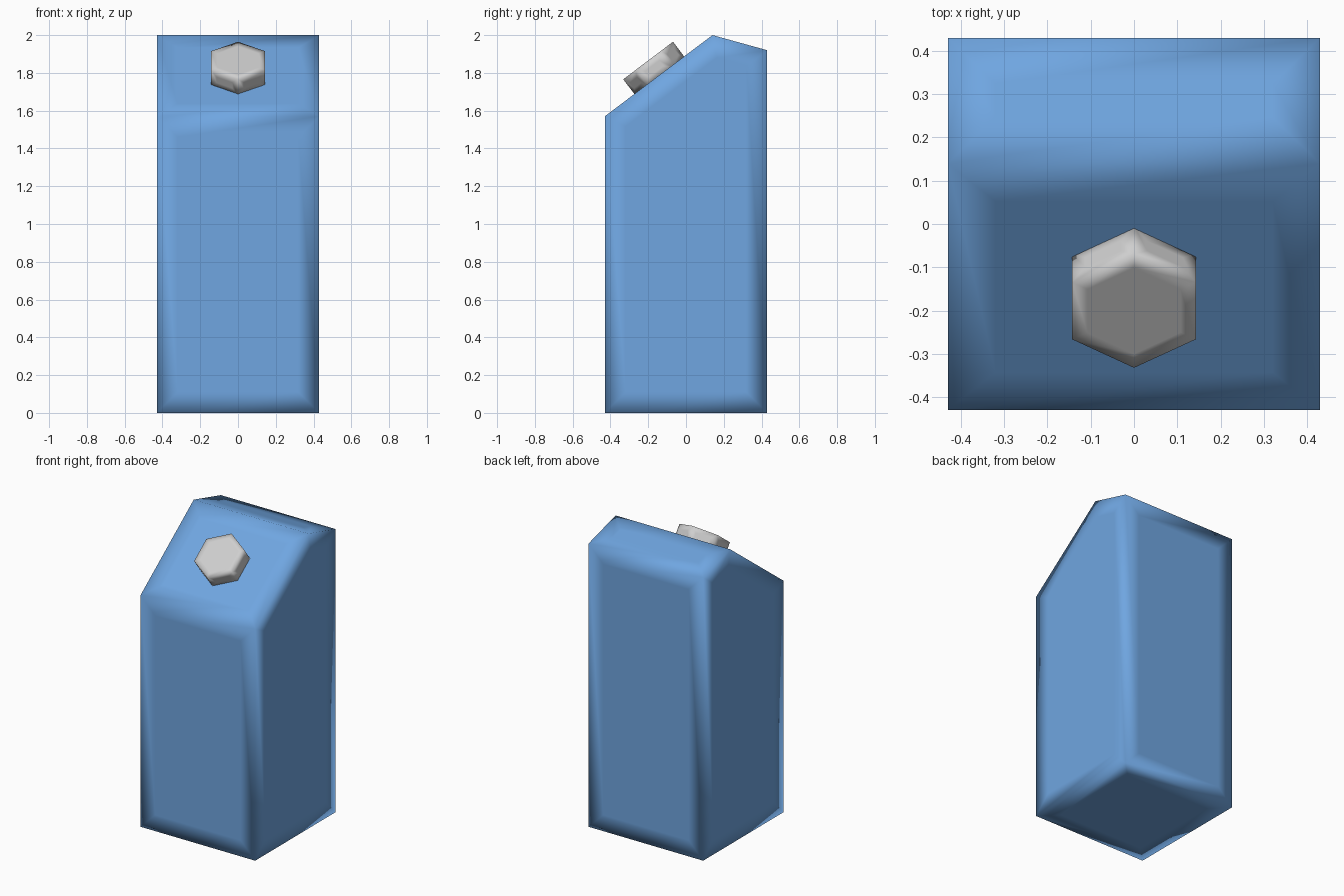
import bpy, bmesh, math
from mathutils import Matrix

if "Cube" in bpy.data.objects:
    bpy.data.objects.remove(bpy.data.objects["Cube"])


def material(name, rgb):
    m = bpy.data.materials.new(name)
    m.diffuse_color = (*rgb, 1)
    m.use_nodes = True
    m.node_tree.nodes["Principled BSDF"].inputs["Base Color"].default_value = m.diffuse_color
    return m


def prism(name, base, vec, mat, inset, matrix=Matrix()):
    """Extrude a polygon, then inset every face so smooth shading only rolls over at the edges."""
    bm = bmesh.new()
    face = bm.faces.new([bm.verts.new(p) for p in base])
    ext = bmesh.ops.extrude_face_region(bm, geom=[face], use_keep_orig=True)
    verts = [g for g in ext["geom"] if isinstance(g, bmesh.types.BMVert)]
    bmesh.ops.translate(bm, verts=verts, vec=vec)
    bmesh.ops.recalc_face_normals(bm, faces=bm.faces)
    bmesh.ops.inset_individual(bm, faces=bm.faces[:], thickness=inset, use_even_offset=True)
    for f in bm.faces:
        f.smooth = True
    bm.transform(matrix)
    mesh = bpy.data.meshes.new(name)
    bm.to_mesh(mesh)
    bm.free()
    mesh.materials.append(mat)
    obj = bpy.data.objects.new(name, mesh)
    bpy.context.collection.objects.link(obj)


blue = material("body blue", (0.16, 0.38, 0.75))
grey = material("bolt grey", (0.62, 0.62, 0.62))

# square post with a two-slope top
W = 0.43
profile = [(-W, 0), (W, 0), (W, 1.92), (0.14, 2.0), (-W, 1.57)]
prism("post", [(-W, y, z) for y, z in profile], (2 * W, 0, 0), blue, 0.11)

# hexagonal bolt head sitting on the front slope
tilt = math.atan2(0.43, 0.57)
R = 0.165
hexagon = [(R * math.sin(i * math.pi / 3), R * math.cos(i * math.pi / 3), 0) for i in range(6)]
place = Matrix.Translation((0, -0.136, 1.78)) @ Matrix.Rotation(tilt, 4, 'X')
prism("bolt_head", hexagon, (0, 0, 0.107), grey, 0.035, place)
